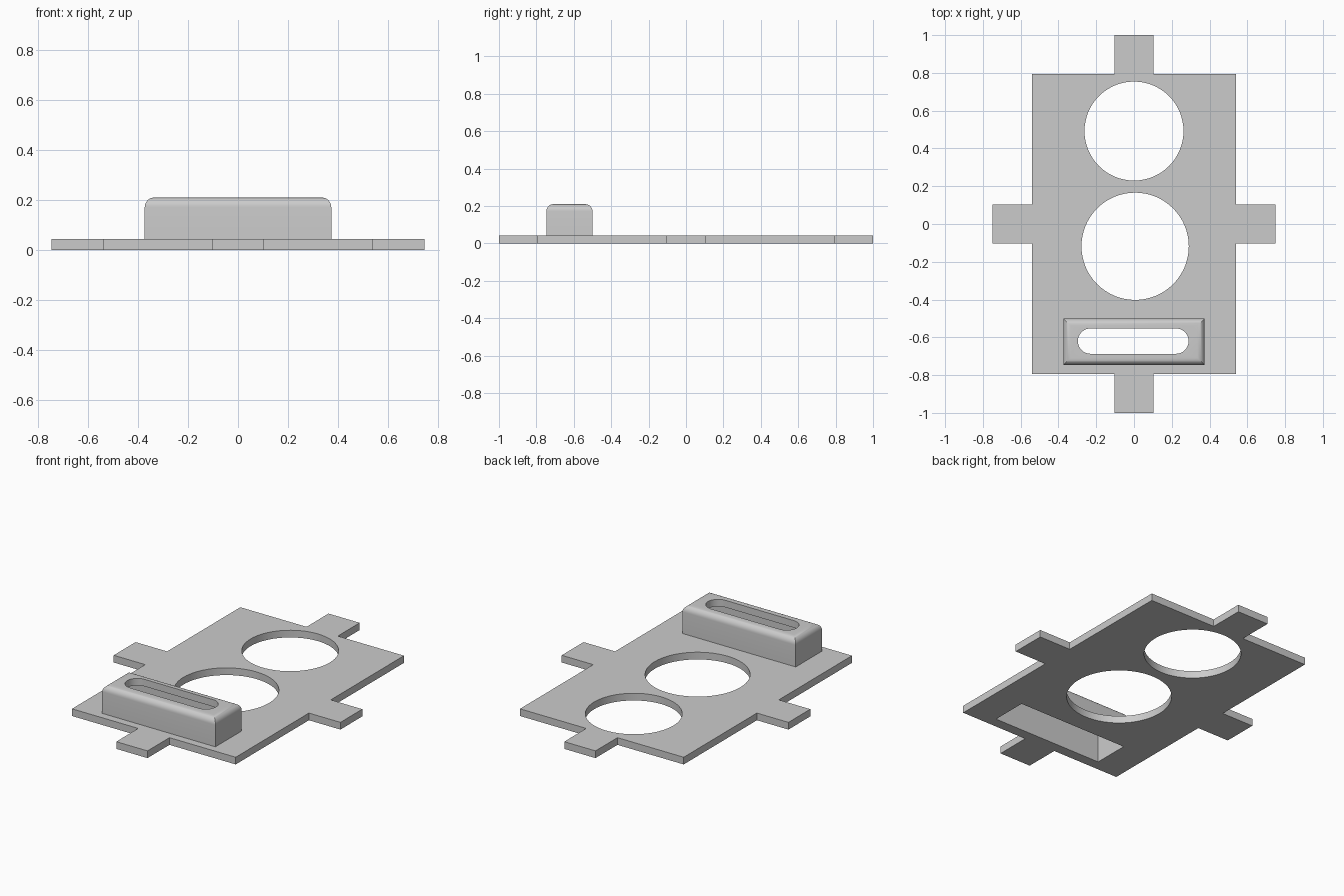
import bpy, bmesh, math
from mathutils import Matrix, Vector

old = bpy.data.objects.get("Cube")
if old:
    bpy.data.objects.remove(old, do_unlink=True)

grey = bpy.data.materials.new("plain_grey")
grey.use_nodes = True
COLOUR = (0.6, 0.6, 0.6, 1)
grey.diffuse_color = COLOUR
grey.node_tree.nodes["Principled BSDF"].inputs["Base Color"].default_value = COLOUR

PLATE_TOP = 0.043
BOX_TOP = 0.21


def make_object(name, bm):
    bmesh.ops.recalc_face_normals(bm, faces=bm.faces)
    mesh = bpy.data.meshes.new(name)
    bm.to_mesh(mesh)
    bm.free()
    mesh.materials.append(grey)
    obj = bpy.data.objects.new(name, mesh)
    bpy.context.collection.objects.link(obj)
    return obj


def prism(name, outline, z0, z1):
    """Extrude a flat outline from z0 up to z1."""
    bm = bmesh.new()
    face = bm.faces.new([bm.verts.new((x, y, z0)) for x, y in outline])
    top = bmesh.ops.extrude_face_region(bm, geom=[face])["geom"]
    bmesh.ops.translate(bm, vec=(0, 0, z1 - z0),
                        verts=[v for v in top if isinstance(v, bmesh.types.BMVert)])
    return make_object(name, bm)


def rectangle(x0, x1, y0, y1):
    return [(x0, y0), (x1, y0), (x1, y1), (x0, y1)]


def stadium(cx, cy, half_straight, radius, steps=32):
    """Round-ended outline; a circle when half_straight is zero."""
    points = []
    for side in (1, -1):
        for i in range(steps + (half_straight > 0)):
            a = math.pi * i / steps - side * math.pi / 2
            points.append((cx + side * half_straight + radius * math.cos(a),
                           cy + radius * math.sin(a)))
    return points


def cut(obj, cutters):
    bpy.context.view_layer.objects.active = obj
    for cutter in cutters:
        mod = obj.modifiers.new("cut", 'BOOLEAN')
        mod.operation = 'DIFFERENCE'
        mod.solver = 'EXACT'
        mod.object = cutter
        bpy.ops.object.modifier_apply(modifier=mod.name)


def smooth(obj):
    bpy.ops.object.select_all(action='DESELECT')
    obj.select_set(True)
    bpy.context.view_layer.objects.active = obj
    bpy.ops.object.shade_smooth_by_angle(angle=math.radians(30))


# Plate with one tab on each side
W, L, T = 0.54, 0.793, 0.103
quarter = [(W, T), (W, L), (T, L), (T, 1.0)]
corner = [(0.748, T)] + quarter
outline = (corner + [(-x, y) for x, y in reversed(corner)]
           + [(-x, -y) for x, y in corner] + [(x, -y) for x, y in reversed(corner)])
plate = prism("base_plate", outline, 0, PLATE_TOP)

# Raised box with rounded top edges
box = prism("raised_box", rectangle(-0.374, 0.374, -0.747, -0.5), PLATE_TOP, BOX_TOP)
bm = bmesh.new()
bm.from_mesh(box.data)
rim = [e for e in bm.edges if all(v.co.z > BOX_TOP - 0.001 for v in e.verts)]
bmesh.ops.bevel(bm, geom=rim, offset=0.038, segments=8, profile=0.5, affect='EDGES')
bm.to_mesh(box.data)
bm.free()

# Openings: two round holes, the hollow under the box and its slot
holes = [prism("rear_hole_cutter", stadium(0, 0.492, 0, 0.262), -0.1, 0.1),
         prism("middle_hole_cutter", stadium(0.006, -0.118, 0, 0.284), -0.1, 0.1)]
hollow = prism("hollow_cutter", rectangle(-0.36, 0.36, -0.731, -0.516),
               -0.1, BOX_TOP - 0.042)
slot = prism("slot_cutter", stadium(-0.004, -0.62, 0.226, 0.067), 0.1, 0.3)
cut(plate, holes + [hollow])
cut(box, [hollow, slot])
for cutter in holes + [hollow, slot]:
    bpy.data.objects.remove(cutter, do_unlink=True)

for part in (plate, box):
    smooth(part)
